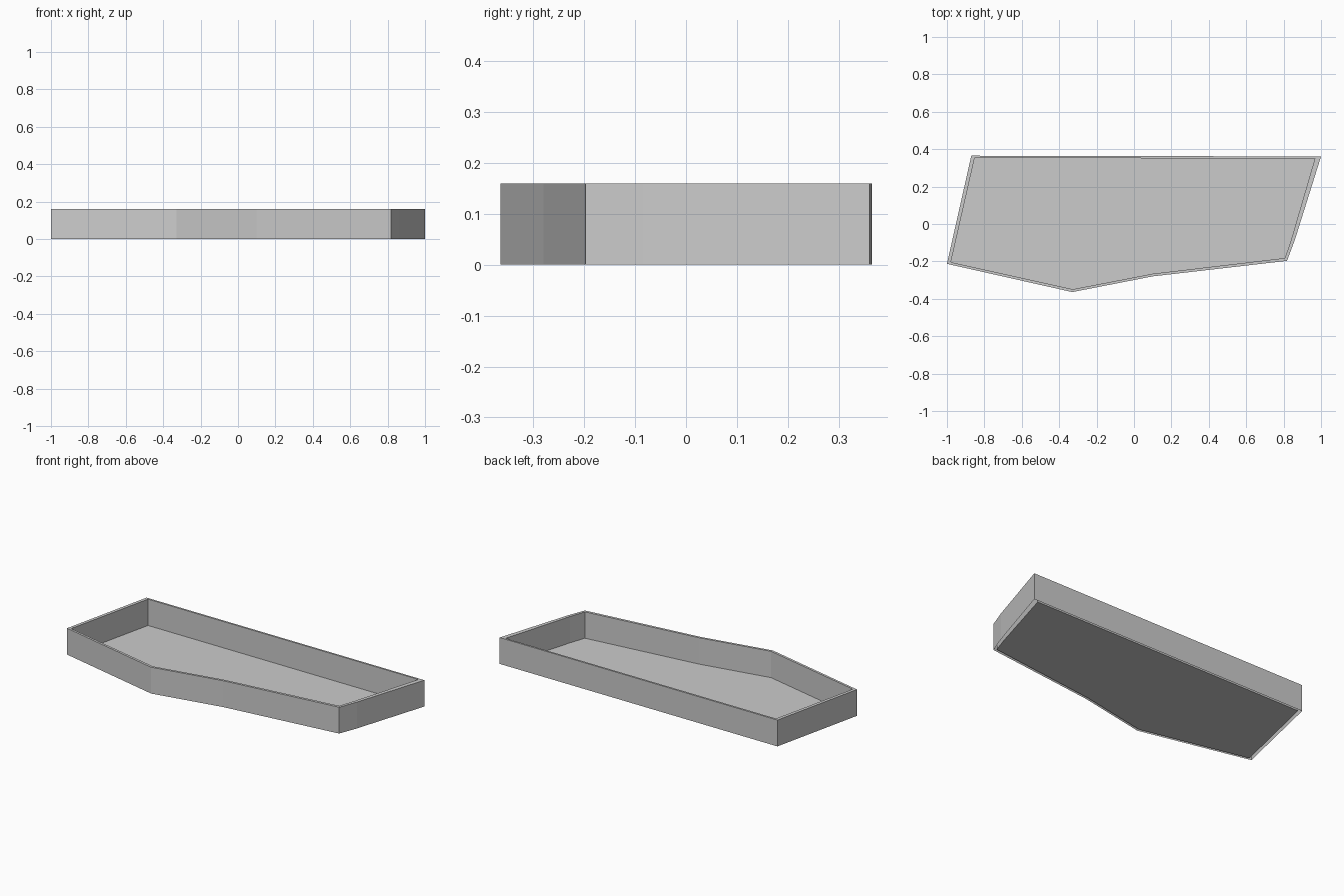
import bpy, bmesh

if "Cube" in bpy.data.objects:
    bpy.data.objects.remove(bpy.data.objects["Cube"])

HEIGHT = 0.16

# outer and inner outlines, counter-clockwise from the back left corner
OUTER = [(-0.87, 0.365), (-1.0, -0.213), (-0.33, -0.364), (0.10, -0.28),
         (0.818, -0.197), (0.86, -0.085), (1.0, 0.361)]
INNER = [(-0.852, 0.353), (-0.979, -0.204), (-0.328, -0.349), (0.10, -0.266),
         (0.807, -0.182), (0.84, -0.085), (0.967, 0.35)]


def ring(bm, outline, z):
    return [bm.verts.new((x, y, z)) for x, y in outline]


def bridge(bm, a, b):
    n = len(a)
    for i in range(n):
        j = (i + 1) % n
        bm.faces.new((a[i], a[j], b[j], b[i]))


# thin-walled tray: outer wall, top rim, inner wall, floor; rim is open below
bm = bmesh.new()
rings = [ring(bm, OUTER, 0), ring(bm, OUTER, HEIGHT),
         ring(bm, INNER, HEIGHT), ring(bm, INNER, 0)]
for lower, upper in zip(rings, rings[1:]):
    bridge(bm, lower, upper)
bm.faces.new(rings[-1])

mesh = bpy.data.meshes.new("tray")
bm.to_mesh(mesh)
bm.free()
tray = bpy.data.objects.new("tray", mesh)
bpy.context.collection.objects.link(tray)
